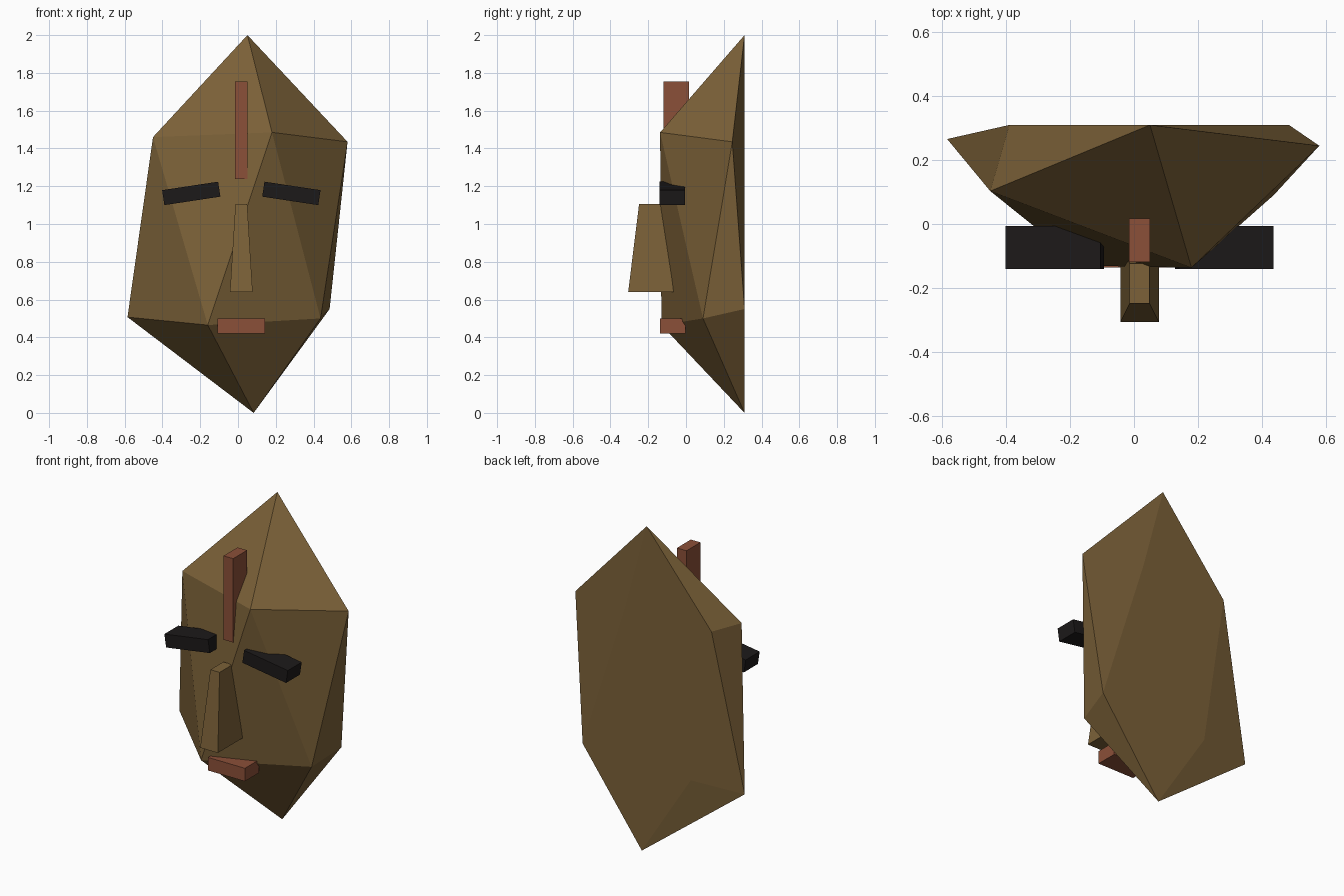
import bpy, bmesh
from mathutils import Matrix, Vector

if "Cube" in bpy.data.objects:
    bpy.data.objects.remove(bpy.data.objects["Cube"])

CX = 0.0175  # centre line of the facial features


def material(name, rgb):
    m = bpy.data.materials.new(name)
    m.diffuse_color = (*rgb, 1)
    m.use_nodes = True
    m.node_tree.nodes["Principled BSDF"].inputs["Base Color"].default_value = m.diffuse_color
    return m


WOOD = material("wood", (0.20, 0.12, 0.04))
RED = material("red_clay", (0.26, 0.08, 0.04))
BLACK = material("black", (0.012, 0.010, 0.010))


def add_object(name, bm, mat):
    bmesh.ops.recalc_face_normals(bm, faces=bm.faces)
    mesh = bpy.data.meshes.new(name)
    bm.to_mesh(mesh)
    bm.free()
    mesh.materials.append(mat)
    ob = bpy.data.objects.new(name, mesh)
    bpy.context.collection.objects.link(ob)
    return ob


def block(name, centre, size, mat, tilt=0.0, taper=1.0):
    """Box, optionally tilted about y and tapered towards the top."""
    bm = bmesh.new()
    bmesh.ops.create_cube(bm, size=1)
    for v in bm.verts:
        k = taper if v.co.z > 0 else 1.0
        v.co = Vector((v.co.x * size[0] * k, v.co.y * size[1] * k, v.co.z * size[2]))
    bm.transform(Matrix.Translation(centre) @ Matrix.Rotation(tilt, 4, 'Y'))
    return add_object(name, bm, mat)


# Head: irregular icosahedron with a flattened back, two rings of five
BACK = 0.31
upper_ring = [(0.18, -0.137, 1.485), (0.58, 0.245, 1.435), (0.19, BACK, 1.48),
              (-0.39, BACK, 1.47), (-0.45, 0.103, 1.46)]
lower_ring = [(0.437, 0.09, 0.50), (0.485, BACK, 0.55), (-0.25, BACK, 0.52),
              (-0.585, 0.266, 0.507), (-0.16, -0.13, 0.465)]
bm = bmesh.new()
top = bm.verts.new((0.05, BACK, 2.0))
bottom = bm.verts.new((0.083, BACK, 0.0))
up = [bm.verts.new(p) for p in upper_ring]
low = [bm.verts.new(p) for p in lower_ring]
for i in range(5):
    j = (i + 1) % 5
    bm.faces.new((top, up[i], up[j]))
    bm.faces.new((up[i], low[i], up[j]))
    bm.faces.new((low[i], low[j], up[j]))
    bm.faces.new((bottom, low[j], low[i]))
add_object("head", bm, WOOD)

# Nose: tapered block
block("nose", (CX, -0.186, 0.873), (0.12, 0.24, 0.465), WOOD, taper=0.52)

# Eyes: slanted bars, mirrored about the centre line
for side, s in (("left", -1), ("right", 1)):
    block(f"eye_{side}", (CX + s * 0.265, -0.073, 1.162), (0.30, 0.135, 0.08),
          BLACK, tilt=s * 0.15)

# Mouth bar and forehead stripe
block("mouth", (CX, -0.069, 0.459), (0.25, 0.135, 0.08), RED)
block("forehead_stripe", (CX, -0.051, 1.497), (0.065, 0.135, 0.515), RED)
